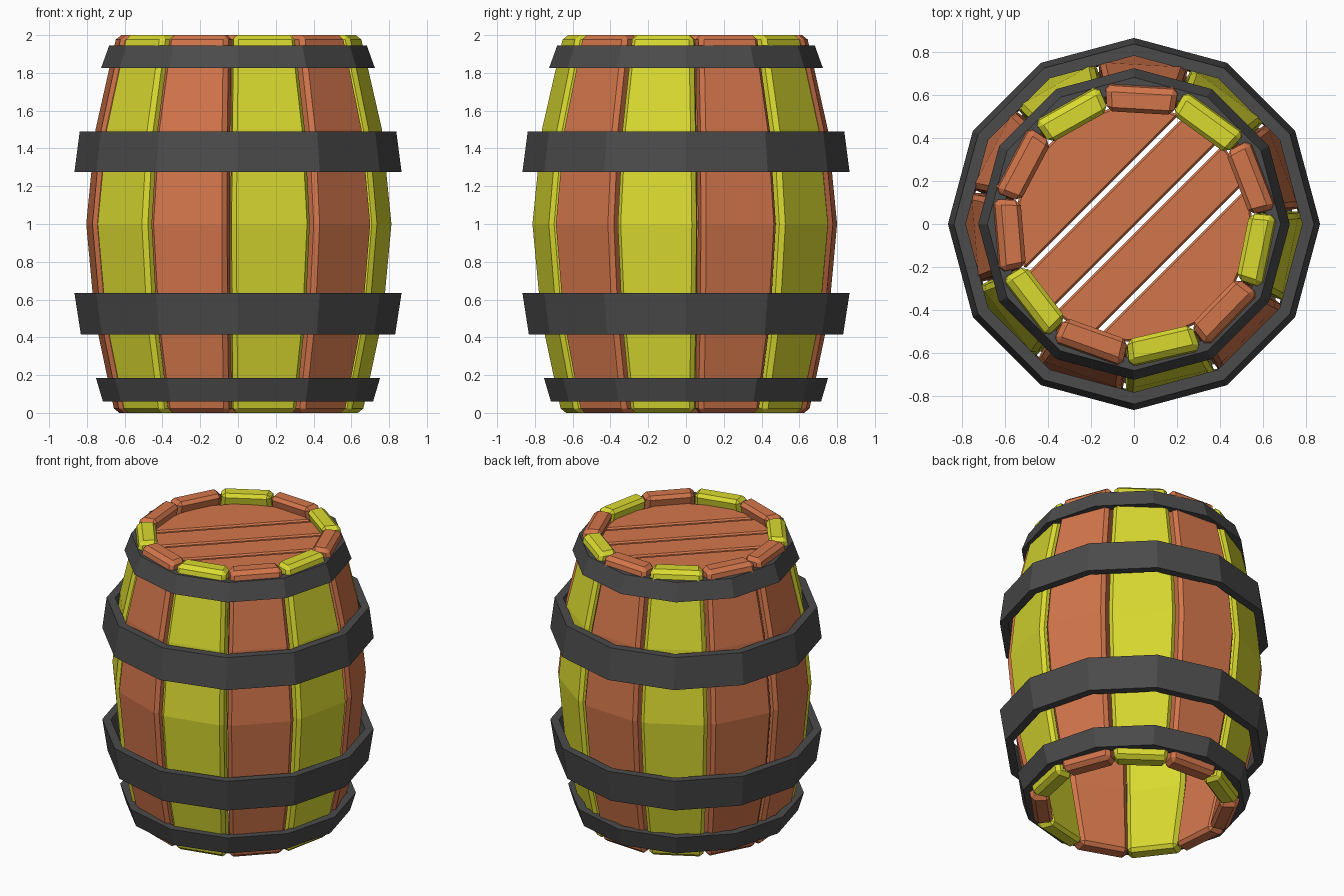
import bpy, bmesh, math
from mathutils import Matrix, Vector

if "Cube" in bpy.data.objects:
    bpy.data.objects.remove(bpy.data.objects["Cube"])


def material(name, rgb):
    m = bpy.data.materials.new(name)
    m.diffuse_color = (*rgb, 1)
    m.use_nodes = True
    m.node_tree.nodes["Principled BSDF"].inputs["Base Color"].default_value = m.diffuse_color
    return m


YELLOW = material("yellow_wood", (0.70, 0.70, 0.03))
ORANGE = material("orange_wood", (0.65, 0.18, 0.07))
IRON = material("dark_iron", (0.07, 0.07, 0.07))


def add_object(name, bm, mat, bevel=0):
    bmesh.ops.recalc_face_normals(bm, faces=bm.faces)
    me = bpy.data.meshes.new(name)
    bm.to_mesh(me)
    bm.free()
    me.materials.append(mat)
    ob = bpy.data.objects.new(name, me)
    bpy.context.collection.objects.link(ob)
    if bevel:
        mod = ob.modifiers.new("bevel", 'BEVEL')
        mod.width, mod.segments = bevel, 1
        mod.limit_method, mod.angle_limit = 'ANGLE', math.radians(40)
    return ob


def bridge(bm, loops, closed):
    """Skin quads between consecutive vertex loops."""
    pairs = list(zip(loops, loops[1:]))
    if closed:
        pairs.append((loops[-1], loops[0]))
    for a, b in pairs:
        n = len(a)
        for i in range(n):
            bm.faces.new((a[i], a[(i + 1) % n], b[(i + 1) % n], b[i]))


# Bowed staves: (z, outer radius, width)
STAVE = [(0, 0.642, 0.345), (0.5, 0.745, 0.405), (1, 0.79, 0.432),
         (1.5, 0.742, 0.40), (2, 0.632, 0.335)]
THICK = 0.12


def stave(index, angle, mat):
    bm = bmesh.new()
    rot = Matrix.Rotation(angle, 4, 'Z')
    loops = []
    for z, r, w in STAVE:
        inner = w * 0.92
        pts = [(r, -w / 2), (r, w / 2), (r - THICK, inner / 2), (r - THICK, -inner / 2)]
        loops.append([bm.verts.new(rot @ Vector((x, y, z))) for x, y in pts])
    bridge(bm, loops, False)
    bm.faces.new(loops[0])
    bm.faces.new(loops[-1])
    add_object(f"stave_{index}", bm, mat, 0.024)


for k, c in enumerate("YOYOYOOYOYO"):
    stave(k, math.radians(-11.5) + k * math.tau / 11, YELLOW if c == "Y" else ORANGE)


# Twelve-sided iron hoops following the bulge
def hoop(name, z0, r0, z1, r1, t=0.055):
    bm = bmesh.new()
    loops = []
    for i in range(12):
        a = i * math.tau / 12
        loops.append([bm.verts.new((r * math.cos(a), r * math.sin(a), z))
                      for r, z in ((r0, z0), (r1, z1), (r1 - t, z1), (r0 - t, z0))])
    bridge(bm, loops, True)
    add_object(name, bm, IRON)


hoop("bottom_hoop", 0.06, 0.715, 0.185, 0.752)
hoop("lower_hoop", 0.415, 0.832, 0.635, 0.866)
hoop("upper_hoop", 1.275, 0.866, 1.49, 0.838)
hoop("top_hoop", 1.825, 0.725, 1.945, 0.682)

# Lid of diagonal planks trimmed to a circle
LID_R, GAP = 0.55, 0.012
SEAMS = [0.56, 0.2, -0.02, -0.155 - 0.085, -0.56]
diag = Matrix.Rotation(math.radians(45), 4, 'Z')
for n, (hi, lo) in enumerate(zip(SEAMS, SEAMS[1:])):
    hi, lo = min(hi - GAP, LID_R - 0.01), max(lo + GAP, -LID_R + 0.01)
    ys = [lo + (hi - lo) * i / 4 for i in range(5)]
    half = [(math.sqrt(LID_R ** 2 - y * y), y) for y in ys]
    outline = half + [(-x, y) for x, y in reversed(half)]
    bm = bmesh.new()
    loops = [[bm.verts.new(diag @ Vector((x, y, z))) for x, y in outline]
             for z in (1.86, 1.93)]
    bridge(bm, loops, False)
    bm.faces.new(loops[0])
    bm.faces.new(loops[1])
    add_object(f"lid_plank_{n}", bm, ORANGE, 0.01)
